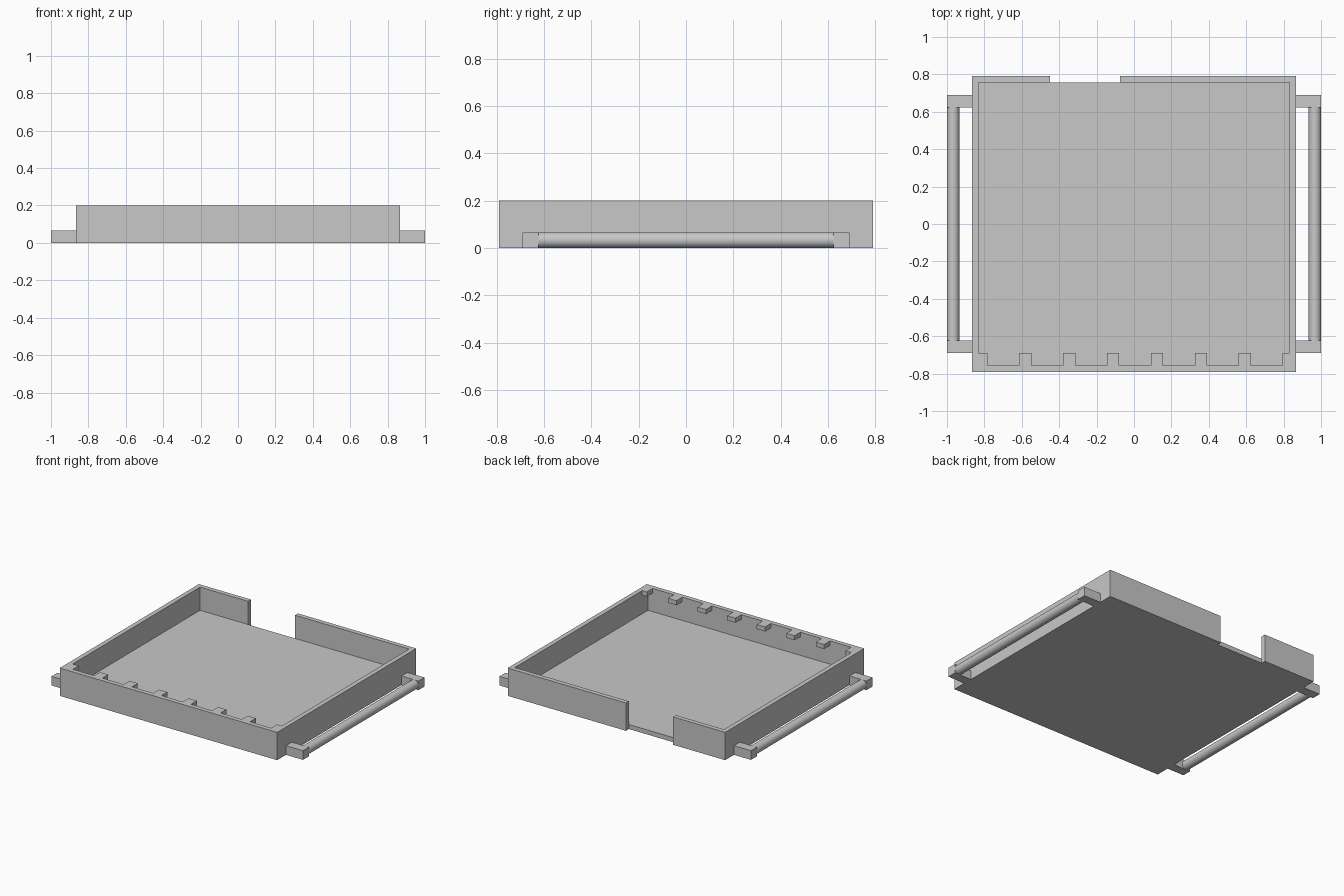
import bpy
import bmesh
import math

if "Cube" in bpy.data.objects:
    bpy.data.objects.remove(bpy.data.objects["Cube"], do_unlink=True)

grey = bpy.data.materials.new("light_grey")
grey.use_nodes = True
colour = (0.58, 0.58, 0.58, 1)
grey.diffuse_color = colour
grey.node_tree.nodes["Principled BSDF"].inputs["Base Color"].default_value = colour

W, D, H = 0.865, 0.79, 0.2      # half width, half depth, height of the tray
T = 0.033                       # wall and floor thickness
GAP = (-0.45, -0.075)           # opening in the back wall
IW, ID = W - T, D - T


def prism(name, outline, z0, z1):
    """Extrude a flat outline upward from z0 to z1."""
    bm = bmesh.new()
    base = bm.faces.new([bm.verts.new((x, y, z0)) for x, y in outline])
    out = bmesh.ops.extrude_face_region(bm, geom=[base])["geom"]
    tops = [v for v in out if isinstance(v, bmesh.types.BMVert)]
    bmesh.ops.translate(bm, verts=tops, vec=(0, 0, z1 - z0))
    bmesh.ops.recalc_face_normals(bm, faces=bm.faces)
    mesh = bpy.data.meshes.new(name)
    bm.to_mesh(mesh)
    bm.free()
    mesh.materials.append(grey)
    obj = bpy.data.objects.new(name, mesh)
    bpy.context.collection.objects.link(obj)
    return obj


def box(name, x0, x1, y0, y1, z0, z1):
    return prism(name, [(x0, y0), (x1, y0), (x1, y1), (x0, y1)], z0, z1)


# Tray wall, one loop left open at the back
prism("tray_wall", [
    (GAP[0], D), (-W, D), (-W, -D), (W, -D), (W, D), (GAP[1], D),
    (GAP[1], ID), (IW, ID), (IW, -ID), (-IW, -ID), (-IW, ID), (GAP[0], ID),
], 0, H)

# Floor between the walls
box("tray_floor", -IW, IW, -ID, ID, 0, T)

# Row of small tabs along the inside top of the front wall
PITCH, TAB = 0.235, 0.066
for i in range(8):
    x = -0.85 + i * PITCH
    box(f"front_tab_{i + 1}", max(x, -IW), min(x + TAB, IW),
        -ID, -ID + TAB, H - T, H)

# Side handles: two brackets and a round bar each
BAR_END, BRACKET_END = 0.623, 0.69
for side, s in (("left", 1), ("right", -1)):
    for place, p in (("front", -1), ("back", 1)):
        xs = sorted((s * W, s * 1.0))
        ys = sorted((p * BAR_END, p * BRACKET_END))
        box(f"{side}_{place}_bracket", *xs, *ys, 0, 2 * T)
    bpy.ops.mesh.primitive_cylinder_add(
        vertices=48, radius=T, depth=2 * BAR_END,
        location=(s * (1 - T), 0, T), rotation=(math.pi / 2, 0, 0))
    bar = bpy.context.object
    bar.name = f"{side}_handle_bar"
    bar.data.materials.append(grey)
    bpy.ops.object.shade_smooth_by_angle(angle=math.radians(40))
